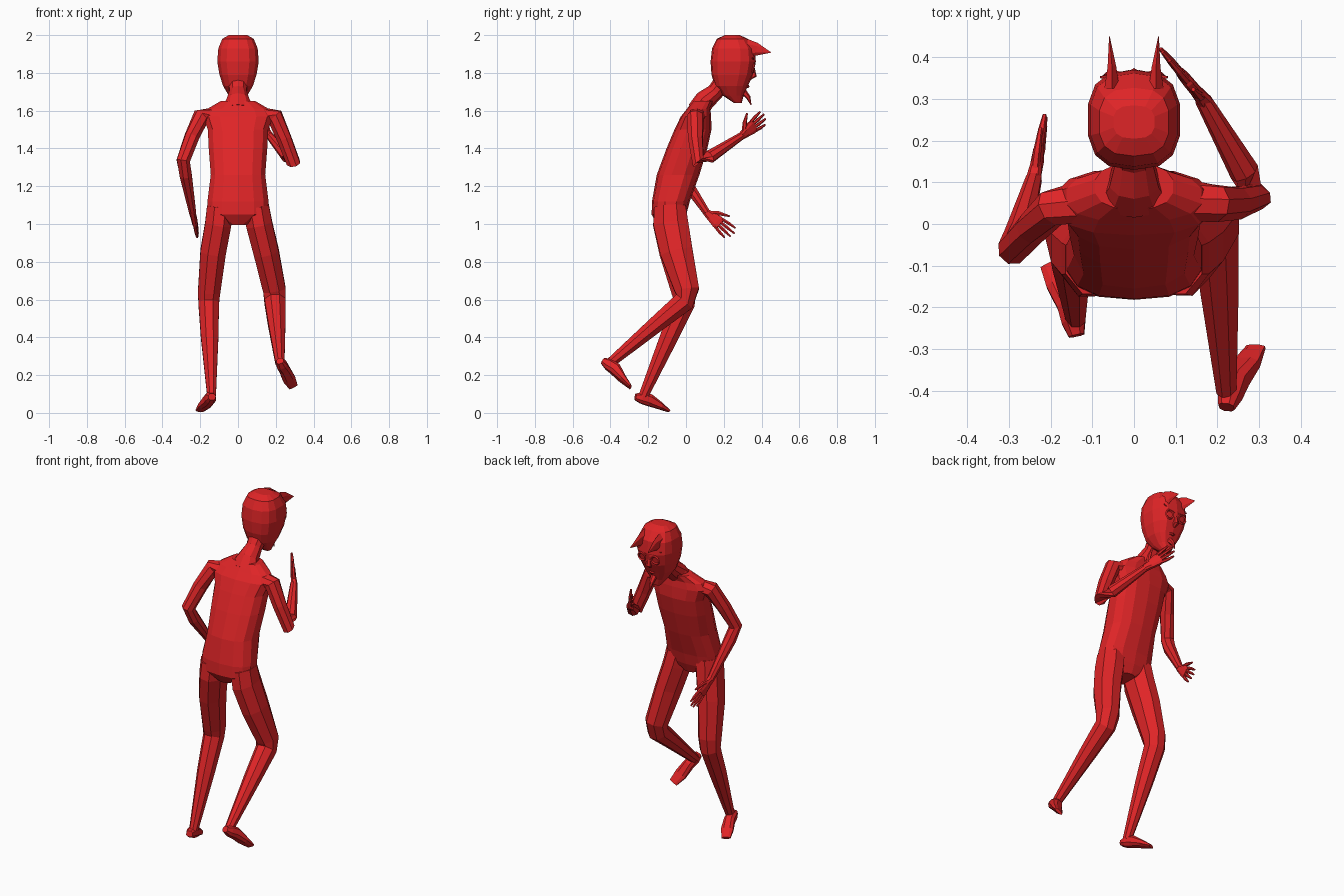
import bpy, bmesh, math
from mathutils import Vector as V

red = bpy.data.materials.new("devil red")
red.diffuse_color = (0.74, 0.018, 0.02, 1)


def loft(name, rings, sides=8, side=(1, 0, 0), level=False, power=2.0):
    """Skin through rings (x, y, z, half width, half depth); width runs along 'side'."""
    bm = bmesh.new()
    pts = [V(r[:3]) for r in rings]
    loops = []
    for i, r in enumerate(rings):
        t = V((0, 0, 1)) if level else (pts[min(i + 1, len(pts) - 1)] - pts[max(i - 1, 0)]).normalized()
        u = V(side)
        u = (u - t * u.dot(t)).normalized()
        v = t.cross(u)
        loop = []
        for k in range(sides):
            a = 2 * math.pi * (k + 0.5) / sides
            c, s = math.cos(a), math.sin(a)
            c = math.copysign(abs(c) ** (2 / power), c)
            s = math.copysign(abs(s) ** (2 / power), s)
            loop.append(bm.verts.new(pts[i] + u * c * r[3] + v * s * r[4]))
        loops.append(loop)
    for a, b in zip(loops, loops[1:]):
        for k in range(sides):
            j = (k + 1) % sides
            bm.faces.new((a[k], a[j], b[j], b[k]))
    bm.faces.new(loops[0][::-1])
    bm.faces.new(loops[-1])
    bmesh.ops.recalc_face_normals(bm, faces=bm.faces)
    me = bpy.data.meshes.new(name)
    bm.to_mesh(me)
    bm.free()
    me.materials.append(red)
    ob = bpy.data.objects.new(name, me)
    bpy.context.collection.objects.link(ob)
    return ob


def hand(name, wrist, d, spread, thumb):
    """Flat palm with four fingers and a thumb."""
    w, d, s = V(wrist), V(d).normalized(), V(spread)
    s = (s - d * s.dot(d)).normalized()
    at = lambda a, b: w + d * a + s * b
    loft(name + "_palm", [(*at(-.01, 0), .019, .019), (*at(.03, 0), .027, .015),
                          (*at(.075, 0), .036, .014), (*at(.095, 0), .033, .011)], 8, s, power=3)
    for i in range(4):
        b = .027 - .018 * i
        n = (.085, .1, .095, .075)[i]
        loft(name + "_finger", [(*at(.085, b), .009, .009), (*at(.085 + n * .5, b * 1.25), .009, .009),
                                (*at(.085 + n, b * 1.4), .005, .005)], 6, s)
    loft(name + "_thumb", [(*at(.02, .012), .014, .012), (*at(.05, thumb[1] * .6), .012, .01),
                           (*at(*thumb), .005, .005)], 6, d)


# torso and neck, leaning forward
loft("torso", [(0, -.085, .995, .05, .065), (0, -.09, 1.05, .165, .092), (0, -.08, 1.12, .165, .1),
               (0, -.042, 1.26, .147, .113), (0, .005, 1.4, .158, .108), (0, .037, 1.5, .163, .098),
               (0, .053, 1.57, .19, .08), (0, .067, 1.61, .165, .062), (0, .09, 1.65, .095, .055)],
     14, level=True, power=2.5)
loft("neck", [(0, .06, 1.6, .09, .055), (0, .1, 1.655, .062, .055), (0, .155, 1.7, .047, .045),
              (0, .21, 1.77, .055, .05)], 10)

# head
loft("head", [(0, .245, 2.0, .05, .04), (0, .245, 1.98, .085, .082), (0, .25, 1.93, .106, .112),
              (0, .25, 1.86, .112, .12), (0, .245, 1.79, .1, .11), (0, .24, 1.73, .08, .087),
              (0, .25, 1.68, .05, .055), (0, .275, 1.64, .025, .02)], 14, level=True, power=2.7)
for m in (-1, 1):
    x = m * .053
    loft("horn", [(x, .325, 1.925, .021, .055), (x, .375, 1.925, .012, .034), (x + m * .006, .45, 1.908, .001, .001)], 6)
    bpy.ops.mesh.primitive_torus_add(location=(m * .045, .357, 1.825), rotation=(math.radians(-100), 0, 0),
                                     major_radius=.024, minor_radius=.006, major_segments=12, minor_segments=4)
    bpy.context.object.name = "eye_rim"
    bpy.context.object.data.materials.append(red)
    loft("brow", [(m * .012, .365, 1.845, .006, .006), (m * .08, .352, 1.88, .004, .004)], 4, (0, 1, 0))
loft("nose", [(0, .355, 1.84, .008, .006), (0, .358, 1.785, .017, .017), (0, .335, 1.768, .01, .008)], 6)
loft("mouth", [(-.04, .31, 1.735, .004, .006), (0, .328, 1.728, .008, .008), (.04, .31, 1.735, .004, .006)], 6, (0, 0, 1))
loft("goatee", [(0, .3, 1.705, .02, .018), (0, .33, 1.67, .014, .012), (0, .345, 1.63, .002, .002)], 6)

# arms
loft("left_arm", [(-.14, .05, 1.57, .05, .045), (-.195, .04, 1.57, .046, .046), (-.245, -.01, 1.46, .041, .041),
                  (-.29, -.06, 1.335, .038, .038), (-.277, -.025, 1.26, .036, .035), (-.24, .11, 1.06, .02, .02)],
     8, (0, 1, .3))
loft("right_arm", [(.14, .055, 1.57, .05, .045), (.195, .05, 1.57, .046, .046), (.245, .05, 1.45, .041, .041),
                   (.293, .065, 1.325, .038, .038), (.265, .125, 1.355, .036, .035), (.165, .3, 1.47, .02, .02)],
     8, (0, 1, .3))
hand("left_hand", (-.24, .11, 1.06), (.03, .15, -.13), (0, .65, .75), (.105, .065))
hand("right_hand", (.165, .3, 1.47), (-.11, .13, .11), (.3, -.4, .85), (.09, .08))

# legs
loft("left_leg", [(-.095, -.085, 1.09, .075, .09), (-.105, -.082, 1.0, .075, .1), (-.132, -.055, .85, .073, .093),
                  (-.153, -.01, .64, .064, .072), (-.155, -.01, .58, .059, .062),
                  (-.15, -.09, .4, .05, .052), (-.14, -.225, .09, .025, .028)])
loft("right_leg", [(.095, -.085, 1.09, .075, .09), (.112, -.08, 1.0, .075, .1), (.15, -.05, .85, .072, .093),
                   (.193, .005, .65, .065, .07), (.196, -.01, .59, .06, .06),
                   (.205, -.15, .475, .05, .048), (.222, -.4, .265, .026, .028)])

# feet
loft("left_foot", [(-.138, -.268, .085, .02, .018), (-.145, -.235, .08, .03, .032), (-.155, -.195, .068, .031, .034),
                   (-.178, -.14, .038, .036, .02), (-.202, -.095, .012, .026, .008)], 8, (1, .35, 0), power=2.6)
loft("right_foot", [(.222, -.44, .275, .02, .018), (.23, -.41, .257, .03, .032), (.245, -.375, .232, .031, .034),
                    (.27, -.335, .18, .036, .02), (.293, -.295, .138, .026, .008)], 8, (1, .35, 0), power=2.6)
